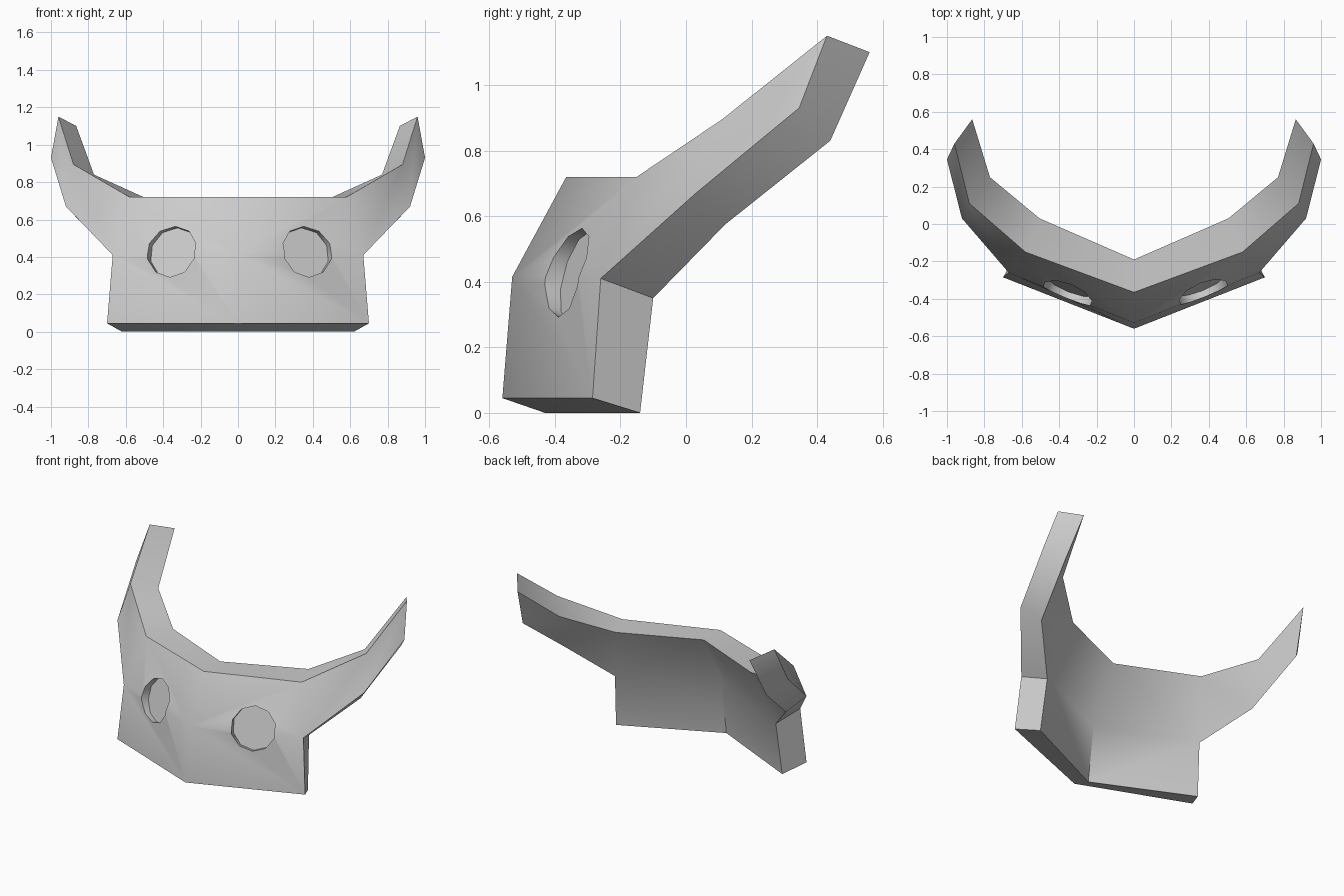
import bpy, bmesh, math
from mathutils import Vector, Matrix

if "Cube" in bpy.data.objects:
    bpy.data.objects.remove(bpy.data.objects["Cube"])

# Upper band sections from centre to horn tip: outer low, outer top, inner top, inner low
upper = [
    [(0, -.53, .415), (0, -.365, .72), (0, -.19, .72), (0, -.38, .36)],
    [(.67, -.26, .41), (.58, -.15, .72), (.505, .03, .72), (.60, -.10, .35)],
    [(.92, .03, .67), (.88, .11, .895), (.77, .25, .84), (.83, .12, .575)],
    [(1.0, .345, .93), (.96, .43, 1.15), (.865, .56, 1.10), (.91, .44, .83)],
]
# Lower rim of the plate: outer, inner
lower = [
    [(0, -.56, .045), (0, -.43, 0)],
    [(.70, -.285, .045), (.62, -.14, 0)],
]

# Horned plate, built as mirrored halves
bm = bmesh.new()
for side in (1, -1):
    def ring(points):
        return [bm.verts.new((side * x, y, z)) for x, y, z in points]
    U = [ring(s) for s in upper]
    L = [ring(s) for s in lower]
    for i, (a, b) in enumerate(zip(U, U[1:])):
        for j in range(4 if i else 3):
            k = (j + 1) % 4
            bm.faces.new((a[j], b[j], b[k], a[k]))
    bm.faces.new(U[-1])
    strips = [(s[0], l[0], l[1], s[3]) for s, l in zip(U, L)]
    for j in range(3):
        bm.faces.new((strips[0][j], strips[1][j], strips[1][j + 1], strips[0][j + 1]))
    bm.faces.new(strips[1])
bmesh.ops.remove_doubles(bm, verts=bm.verts, dist=0.0005)
bmesh.ops.recalc_face_normals(bm, faces=bm.faces)
mesh = bpy.data.meshes.new("horned_plate")
bm.to_mesh(mesh)
bm.free()
plate = bpy.data.objects.new("horned_plate", mesh)
bpy.context.collection.objects.link(plate)
bpy.context.view_layer.objects.active = plate
plate.select_set(True)


# Shallow ten-sided eye recesses
def cut_eye(x):
    out = Vector((math.copysign(.36, x), -.91, .26)).normalized()
    surface = Vector((x, -.518 + .39 * abs(x), .433))
    bm = bmesh.new()
    bmesh.ops.create_cone(bm, cap_ends=True, segments=10, radius1=.141, radius2=.141, depth=.3)
    rot = out.to_track_quat('Z', 'Y').to_matrix().to_4x4()
    bmesh.ops.transform(bm, verts=bm.verts,
                        matrix=Matrix.Translation(surface + out * (.15 - .055)) @ rot)
    me = bpy.data.meshes.new("eye_cutter")
    bm.to_mesh(me)
    bm.free()
    cutter = bpy.data.objects.new("eye_cutter", me)
    bpy.context.collection.objects.link(cutter)
    cutter.hide_render = True
    mod = plate.modifiers.new("eye_recess", 'BOOLEAN')
    mod.operation, mod.solver, mod.object = 'DIFFERENCE', 'EXACT', cutter
    bpy.ops.object.modifier_apply(modifier=mod.name)
    bpy.data.objects.remove(cutter)


for x in (-.357, .373):
    cut_eye(x)

bpy.ops.object.shade_smooth_by_angle(angle=math.radians(46))
